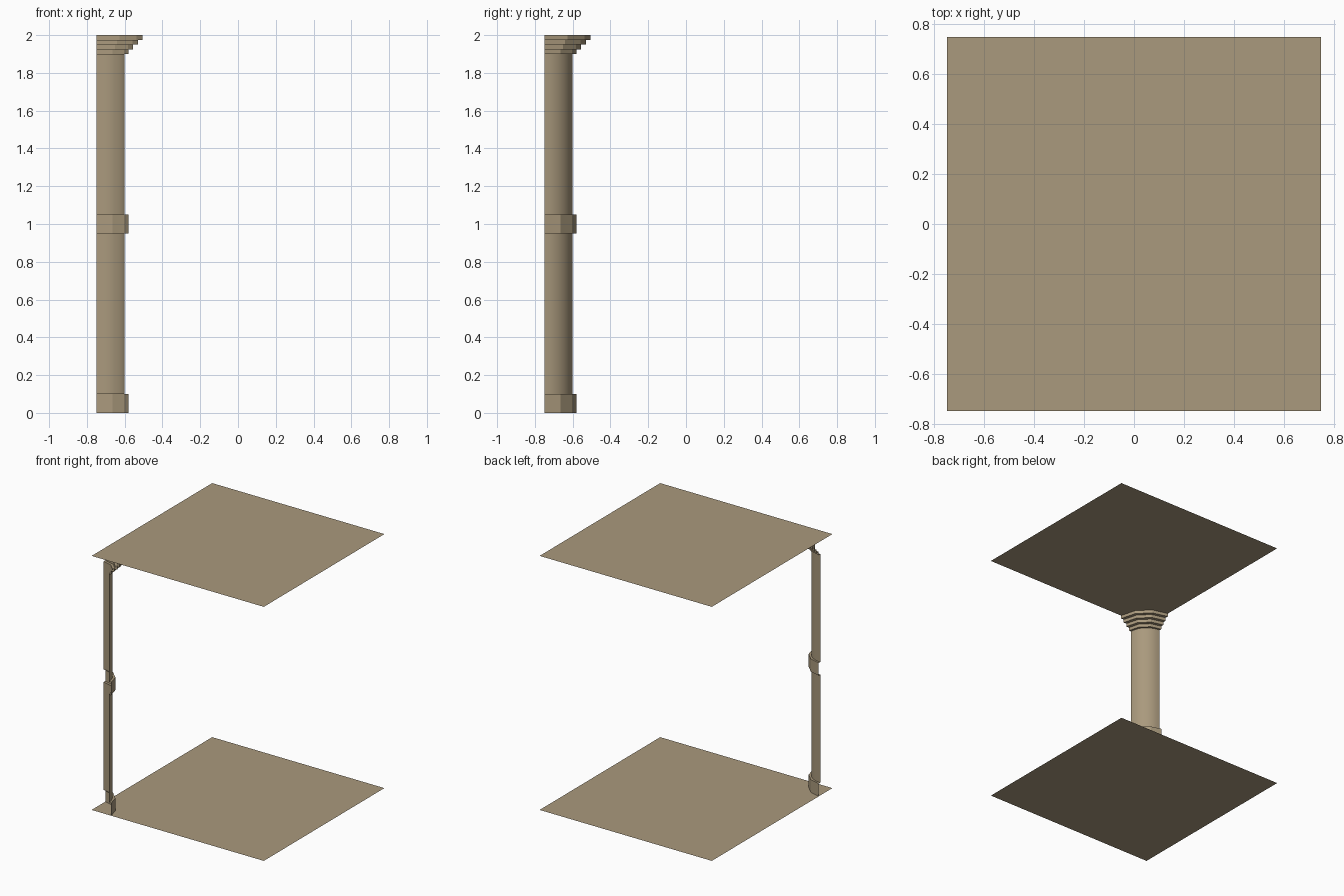
import bpy, bmesh, math

if "Cube" in bpy.data.objects:
    bpy.data.objects.remove(bpy.data.objects["Cube"])

stone = bpy.data.materials.new("sandstone")
stone.diffuse_color = (0.40, 0.32, 0.205, 1)
stone.use_nodes = True
stone.node_tree.nodes["Principled BSDF"].inputs["Base Color"].default_value = stone.diffuse_color
H = 0.75          # half width of the square tile; column is centred on its corner


def finish(name, bm, smooth=False):
    me = bpy.data.meshes.new(name)
    bm.to_mesh(me)
    bm.free()
    me.materials.append(stone)
    for p in me.polygons:
        p.use_smooth = smooth
    ob = bpy.data.objects.new(name, me)
    bpy.context.collection.objects.link(ob)


def quarter_turn(name, profile, segs, smooth=False):
    """Open quarter shell: (radius, z) profile swept 90 degrees about the tile corner."""
    bm = bmesh.new()
    rows = []
    for i in range(segs + 1):
        a = math.pi / 2 * i / segs
        rows.append([bm.verts.new((-H + r * math.cos(a), -H + r * math.sin(a), z))
                     for r, z in profile])
    for a, b in zip(rows, rows[1:]):
        for j in range(len(profile) - 1):
            bm.faces.new((a[j], b[j], b[j + 1], a[j + 1]))
    finish(name, bm, smooth)


def slab(name, z, up):
    """Single flat square sheet."""
    bm = bmesh.new()
    pts = [(-H, -H, z), (H, -H, z), (H, H, z), (-H, H, z)]
    bm.faces.new([bm.verts.new(p) for p in (pts if up else pts[::-1])])
    finish(name, bm)


# floor and ceiling sheets
slab("floor", 0, True)
slab("ceiling", 2, False)

# shaft halves
R, B = 0.15, 0.17
quarter_turn("lower_shaft", [(R, 0.1), (R, 0.95)], 8, True)
quarter_turn("upper_shaft", [(R, 1.05), (R, 1.9)], 8, True)

# base and middle band, with their small ledges
quarter_turn("base", [(B, 0), (B, 0.1), (R, 0.1)], 3)
quarter_turn("middle_band", [(R, 0.95), (B, 0.95), (B, 1.05), (R, 1.05)], 3)

# stepped capital
steps = [(R, 1.9)]
for i in range(4):
    r, z = B + 0.025 * i, 1.9 + 0.025 * i
    steps += [(r, z), (r, z + 0.025)]
quarter_turn("capital", steps, 3)
